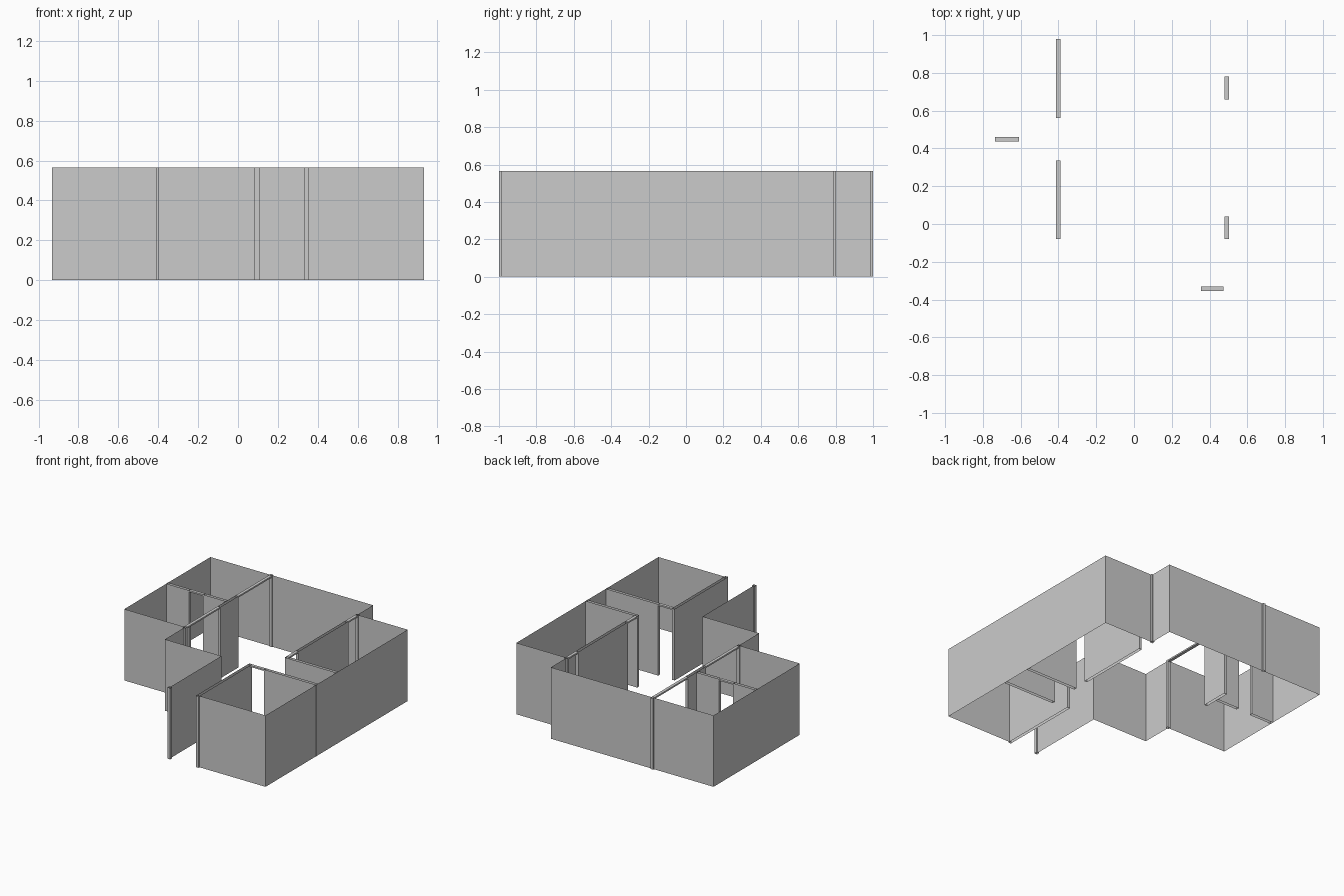
import bpy, bmesh

if "Cube" in bpy.data.objects:
    bpy.data.objects.remove(bpy.data.objects["Cube"])

H = 0.565      # wall height
T = 0.0235     # partition thickness
HEAD = 0.012   # door header depth
E = 0.933      # outer wall x
YF = 0.988     # outer wall y


def make_object(name, bm):
    bmesh.ops.recalc_face_normals(bm, faces=bm.faces)
    mesh = bpy.data.meshes.new(name)
    bm.to_mesh(mesh)
    bm.free()
    ob = bpy.data.objects.new(name, mesh)
    bpy.context.collection.objects.link(ob)
    return ob


def sheet(name, path, closed=False):
    """Thin vertical wall following a plan path, open at top and bottom."""
    bm = bmesh.new()
    low = [bm.verts.new((x, y, 0)) for x, y in path]
    high = [bm.verts.new((x, y, H)) for x, y in path]
    n = len(path)
    for i in range(n if closed else n - 1):
        j = (i + 1) % n
        bm.faces.new((low[i], low[j], high[j], high[i]))
    return make_object(name, bm)


def footprint(axis, c, a, b):
    """Plan rectangle of a partition lying along an axis from a to b."""
    h = T / 2
    if axis == 'y':
        return [(c - h, a), (c + h, a), (c + h, b), (c - h, b)]
    return [(a, c - h), (b, c - h), (b, c + h), (a, c + h)]


def partition(name, axis, c, a, b):
    sheet(name, footprint(axis, c, a, b), closed=True)


def header(name, axis, c, a, b):
    """Slim closed bar over an opening."""
    bm = bmesh.new()
    face = bm.faces.new([bm.verts.new((x, y, H - HEAD))
                         for x, y in footprint(axis, c, a, b)])
    ext = bmesh.ops.extrude_face_region(bm, geom=[face], use_keep_orig=True)
    verts = [v for v in ext['geom'] if isinstance(v, bmesh.types.BMVert)]
    bmesh.ops.translate(bm, verts=verts, vec=(0, 0, HEAD))
    make_object(name, bm)


# Outer shell, left open at the front hall
sheet("outer_wall", [
    (0.095, -YF), (0.095, -0.343), (-0.4, -0.343), (-0.4, -0.09),
    (-E, -0.09), (-E, YF), (0.492, YF), (0.492, 0.79),
    (E, 0.79), (E, -YF), (0.343, -YF)])

# Thick partitions, jambs and end posts
partitions = [
    ("hall_end_post", 'y', 0.095, -1.0, -0.978),
    ("hall_partition", 'y', 0.343, -1.0, -0.331),
    ("front_room_partition", 'x', -0.343, 0.475, E + 0.001),
    ("right_room_partition", 'x', -0.09, 0.481, E + 0.001),
    ("right_long_partition", 'y', 0.492, 0.04, 0.66),
    ("right_back_jamb", 'y', 0.492, 0.78, 0.802),
    ("left_front_jamb", 'y', -0.4, -0.102, -0.08),
    ("left_middle_partition", 'y', -0.4, 0.335, 0.56),
    ("left_back_post", 'y', -0.4, 0.98, 1.0),
    ("left_cross_outer", 'x', 0.448, -E - 0.001, -0.735),
    ("left_cross_inner", 'x', 0.448, -0.61, -0.4 - T / 2),
]
for p in partitions:
    partition(*p)

# Headers over the doors and wide openings
headers = [
    ("back_left_header", 'y', -0.4, 0.56, 0.98),
    ("front_left_header", 'y', -0.4, -0.08, 0.335),
    ("left_door_header", 'x', 0.448, -0.735, -0.61),
    ("right_back_door_header", 'y', 0.492, 0.66, 0.78),
    ("right_front_door_header", 'y', 0.492, -0.08, 0.04),
    ("hall_door_header", 'x', -0.343, 0.355, 0.475),
]
for h in headers:
    header(*h)
